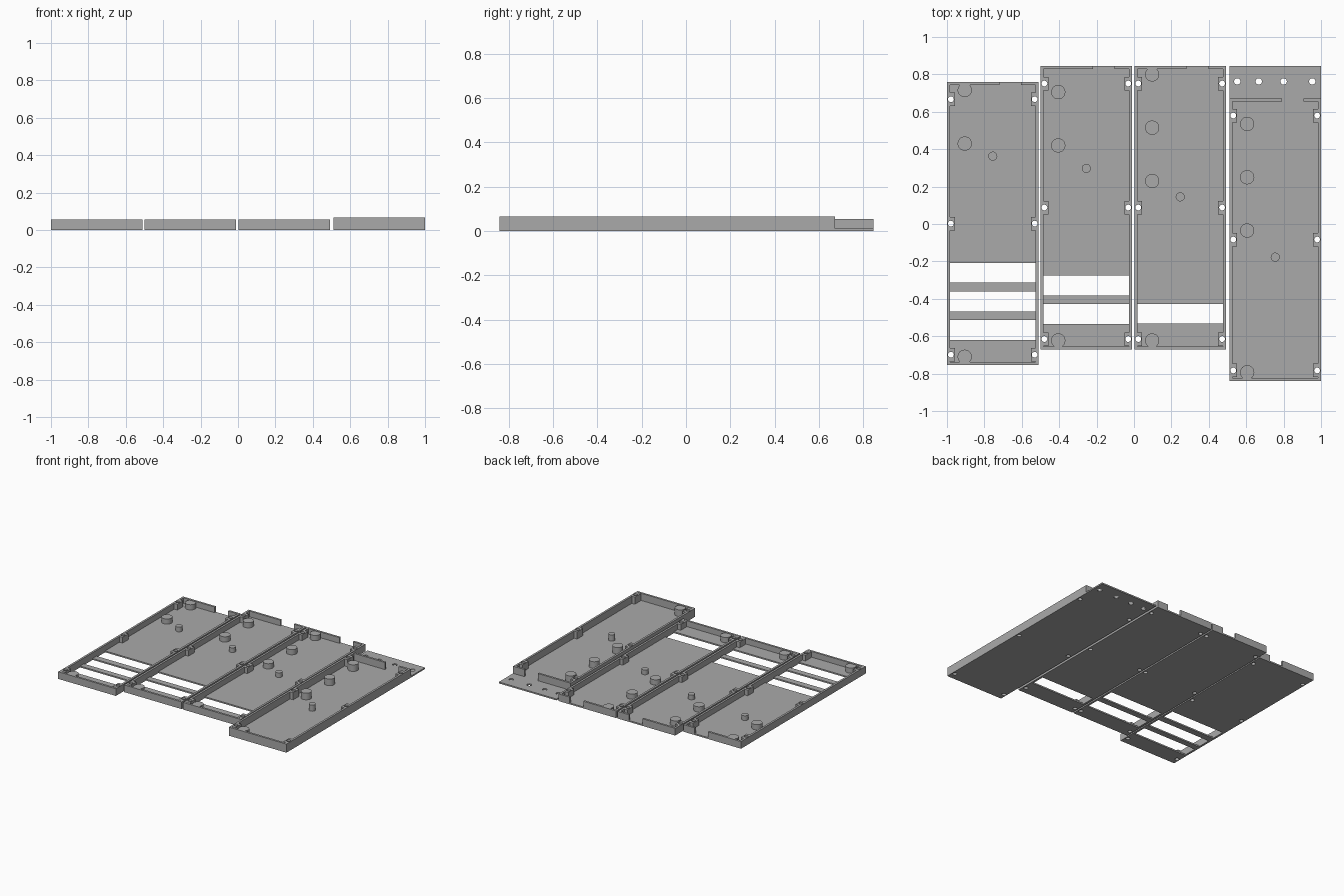
import bpy, bmesh, math
from mathutils import Matrix, Vector

if "Cube" in bpy.data.objects:
    bpy.data.objects.remove(bpy.data.objects["Cube"])

FLOOR, WALL, W = 0.011, 0.016, 0.49

grey = bpy.data.materials.new("mid_grey")
grey.diffuse_color = (0.4, 0.4, 0.4, 1)
grey.use_nodes = True
grey.node_tree.nodes["Principled BSDF"].inputs["Base Color"].default_value = grey.diffuse_color


def box(bm, x0, x1, y0, y1, z0, z1):
    m = Matrix.Translation(((x0 + x1) / 2, (y0 + y1) / 2, (z0 + z1) / 2))
    bmesh.ops.create_cube(bm, size=1, matrix=m @ Matrix.Diagonal((x1 - x0, y1 - y0, z1 - z0, 1)))


def cyl(bm, x, y, r, z0, z1, n=32):
    bmesh.ops.create_cone(bm, cap_ends=True, segments=n, radius1=r, radius2=r, depth=z1 - z0,
                          matrix=Matrix.Translation((x, y, (z0 + z1) / 2)))


def finish(bm, name):
    me = bpy.data.meshes.new(name)
    bm.to_mesh(me)
    bm.free()
    me.materials.append(grey)
    ob = bpy.data.objects.new(name, me)
    bpy.context.collection.objects.link(ob)
    return ob


def smooth(ob):
    bpy.ops.object.select_all(action='DESELECT')
    ob.select_set(True)
    bpy.context.view_layer.objects.active = ob
    bpy.ops.object.shade_smooth_by_angle(angle=math.radians(30))


def cut(ob, cutter):
    mod = ob.modifiers.new("cut", 'BOOLEAN')
    mod.operation, mod.solver, mod.object = 'DIFFERENCE', 'EXACT', cutter
    bpy.context.view_layer.objects.active = ob
    bpy.ops.object.modifier_apply(modifier=mod.name)
    smooth(ob)


def tray(tag, x0, y0, y1, height, screws, posts, pin, openings=(), flange=0.0, flange_holes=()):
    x1 = x0 + W
    ix0, ix1 = x0 + WALL, x1 - WALL

    # floor plate, with optional rear flange
    bm = bmesh.new()
    box(bm, x0, x1, y0, y1 + flange, 0, FLOOR)
    floor = finish(bm, tag + "_floor")

    # side, front and split rear walls
    bm = bmesh.new()
    box(bm, x0, ix0, y0, y1, FLOOR, height)
    box(bm, ix1, x1, y0, y1, FLOOR, height)
    box(bm, ix0, ix1, y0, y0 + WALL, FLOOR, height)
    box(bm, ix0, x0 + 0.28, y1 - WALL, y1, FLOOR, height)
    box(bm, x0 + 0.395, ix1, y1 - WALL, y1, FLOOR, height)
    walls = finish(bm, tag + "_walls")

    # screw blocks along both sides
    bm = bmesh.new()
    for y in screws:
        box(bm, ix0, x0 + 0.042, y - 0.036, y + 0.036, FLOOR, height)
        box(bm, x1 - 0.042, ix1, y - 0.036, y + 0.036, FLOOR, height)
    blocks = finish(bm, tag + "_screw_blocks")

    # screw holes and floor openings
    bm = bmesh.new()
    for y in screws:
        for x in (x0 + 0.021, x1 - 0.021):
            cyl(bm, x, y, 0.0155, -0.05, 0.12, 20)
    for x, y in flange_holes:
        cyl(bm, x, y, 0.017, -0.05, 0.12, 20)
    for a, b in openings:
        box(bm, ix0, ix1, a, b, -0.05, FLOOR + 0.005)
    cutter = finish(bm, tag + "_cutter")
    cutter.hide_render = True
    for ob in (floor, walls, blocks):
        cut(ob, cutter)
    bpy.data.objects.remove(cutter)

    # round support posts and the thinner centre pin
    bm = bmesh.new()
    for y in posts:
        cyl(bm, x0 + 0.095, y, 0.038, FLOOR, height - 0.004)
    cyl(bm, x0 + W / 2, pin, 0.024, FLOOR, height - 0.008)
    smooth(finish(bm, tag + "_posts"))


tray("left_tray", -1.0, -0.755, 0.76, 0.055, (0.667, 0.002, -0.699),
     (0.716, 0.43, -0.71), 0.363,
     ((-0.62, -0.513), (-0.468, -0.361), (-0.313, -0.209)))
tray("inner_left_tray", -0.5, -0.67, 0.845, 0.055, (0.751, 0.088, -0.615),
     (0.705, 0.42, -0.623), 0.297,
     ((-0.535, -0.428), (-0.382, -0.276)))
tray("inner_right_tray", 0.002, -0.67, 0.845, 0.055, (0.751, 0.088, -0.615),
     (0.8, 0.515, 0.23, -0.623), 0.145,
     ((-0.533, -0.428),))
tray("right_tray", 0.51, -0.84, 0.672, 0.066, (0.58, -0.083, -0.783),
     (0.535, 0.25, -0.035, -0.793), -0.177,
     flange=0.173, flange_holes=[(x, 0.762) for x in (0.552, 0.667, 0.8, 0.953)])
